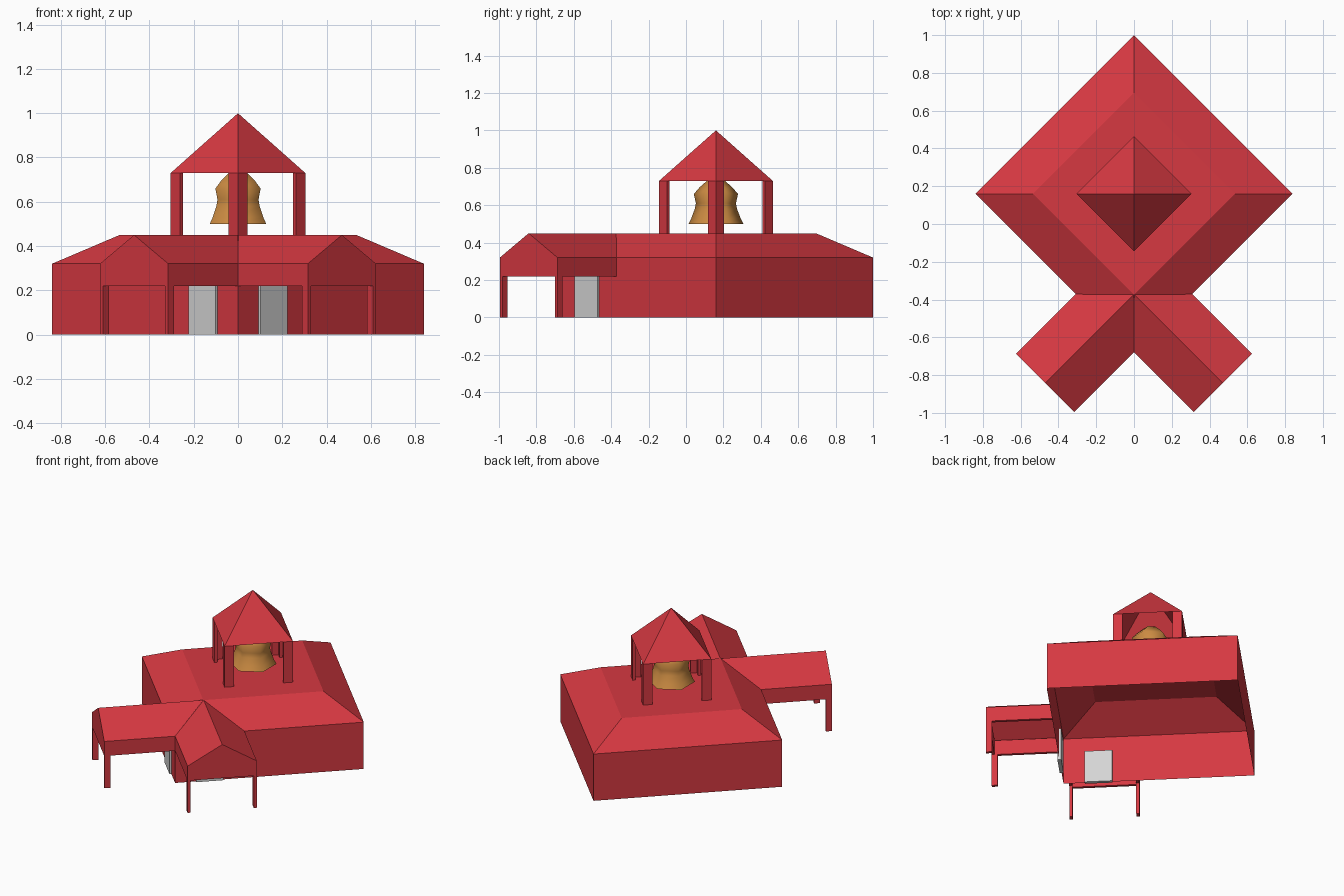
import bpy, bmesh, math
from mathutils import Matrix

if "Cube" in bpy.data.objects:
    bpy.data.objects.remove(bpy.data.objects["Cube"], do_unlink=True)


def material(name, rgb):
    m = bpy.data.materials.new(name)
    m.use_nodes = True
    m.diffuse_color = (*rgb, 1)
    m.node_tree.nodes["Principled BSDF"].inputs["Base Color"].default_value = (*rgb, 1)
    return m


RED = material("barn red", (0.67, 0.04, 0.053))
GREY = material("door grey", (0.66, 0.66, 0.66))
BRONZE = material("bell bronze", (0.60, 0.26, 0.055))

# The plan is drawn square to the axes, then turned to stand on its corner
PLACE = Matrix.Translation((0, 0.16, 0)) @ Matrix.Rotation(math.radians(-45), 4, 'Z')
FLIP = Matrix.Scale(-1, 4, (1, 0, 0))

HALF, TOP_HALF = 0.594, 0.378      # main block and its flat roof
BEAM, EAVE, RIDGE = 0.22, 0.32, 0.45
THICK = 0.019


def finish(name, bm, mat, mirror=False):
    bm.transform(PLACE)
    if mirror:
        bm.transform(FLIP)
    bmesh.ops.recalc_face_normals(bm, faces=bm.faces)
    me = bpy.data.meshes.new(name)
    bm.to_mesh(me)
    bm.free()
    me.materials.append(mat)
    ob = bpy.data.objects.new(name, me)
    bpy.context.collection.objects.link(ob)
    return ob


def shell(name, loops, mat, cap=False, mirror=False):
    """Skin neighbouring closed rings of points."""
    bm = bmesh.new()
    rings = [[bm.verts.new(p) for p in ring] for ring in loops]
    for a, b in zip(rings, rings[1:]):
        n = len(a)
        for i in range(n):
            j = (i + 1) % n
            bm.faces.new((a[i], a[j], b[j], b[i]))
    if cap:
        bm.faces.new(rings[-1])
    bmesh.ops.remove_doubles(bm, verts=bm.verts, dist=1e-5)
    return finish(name, bm, mat, mirror)


def boxes(name, spans, mat, mirror=False):
    """Boxes given as (low corner, high corner)."""
    bm = bmesh.new()
    for lo, hi in spans:
        size = [b - a for a, b in zip(lo, hi)]
        mid = [(a + b) / 2 for a, b in zip(lo, hi)]
        bmesh.ops.create_cube(bm, size=1, matrix=Matrix.Translation(mid) @ Matrix.Diagonal((*size, 1)))
    return finish(name, bm, mat, mirror)


def square(h, z):
    return [(-h, -h, z), (h, -h, z), (h, h, z), (-h, h, z)]


# Main hall: open underneath, hipped roof with a flat top
shell("main_hall", [square(HALF, 0), square(HALF, EAVE), square(TOP_HALF, RIDGE)], RED, cap=True)

# Two porches, one either side of the front corner
END = 1.04
Y0, Y1 = -HALF, -0.158
YM = (Y0 + Y1) / 2
POST = 0.038
for side, mirror in (("left", False), ("right", True)):
    # Gabled roof whose ridge runs back to the flat top
    bm = bmesh.new()
    e0, e1, r1 = [bm.verts.new(p) for p in ((END, Y0, EAVE), (END, Y1, EAVE), (END, YM, RIDGE))]
    b0, b1, r0 = [bm.verts.new(p) for p in ((HALF, Y0, EAVE), (HALF, Y1, EAVE), (TOP_HALF, YM, RIDGE))]
    for f in ((e0, r1, r0, b0), (e1, b1, r0, r1), (e0, e1, r1)):
        bm.faces.new(f)
    finish(side + "_porch_roof", bm, RED, mirror)
    # Fascia beams under the eaves
    boxes(side + "_porch_beams", [
        ((HALF, Y0, BEAM), (END, Y0 + THICK, EAVE)),
        ((HALF, Y1 - THICK, BEAM), (END, Y1, EAVE)),
        ((END - THICK, Y0 + THICK, BEAM), (END, Y1 - THICK, EAVE))], RED, mirror)
    # Outer posts
    boxes(side + "_porch_posts", [
        ((END - POST, Y0, 0), (END, Y0 + THICK, BEAM)),
        ((END - POST, Y1 - THICK, 0), (END, Y1, BEAM))], RED, mirror)
    # Door set through the hall wall
    boxes(side + "_door", [
        ((HALF - 0.012, YM - 0.086, 0), (HALF + 0.012, YM + 0.086, BEAM))], GREY, mirror)

# Belfry: corner posts with an L section, and a pyramid roof
TOWER, TOWER_EAVE, LEG = 0.215, 0.73, 0.06
legs = []
for sx in (-1, 1):
    for sy in (-1, 1):
        for lx, ly in ((LEG, THICK), (THICK, LEG)):
            xs = sorted((sx * TOWER, sx * (TOWER - lx)))
            ys = sorted((sy * TOWER, sy * (TOWER - ly)))
            legs.append(((xs[0], ys[0], RIDGE), (xs[1], ys[1], TOWER_EAVE)))
boxes("belfry_posts", legs, RED)
shell("belfry_roof", [square(TOWER, TOWER_EAVE), square(0, 1.0)], RED)

# Six-sided bell, corners pointing to front and back
profile = [(0.147, 0.50), (0.132, 0.53), (0.113, 0.58), (0.107, 0.61),
           (0.118, 0.66), (0.088, 0.695), (0.045, 0.733), (0.0, 0.75)]
turn = math.radians(45 + 90)
bell = shell("bell", [[(r * math.cos(turn + k * math.pi / 3), r * math.sin(turn + k * math.pi / 3), z)
                       for k in range(6)] for r, z in profile], BRONZE)
for p in bell.data.polygons:
    p.use_smooth = True
